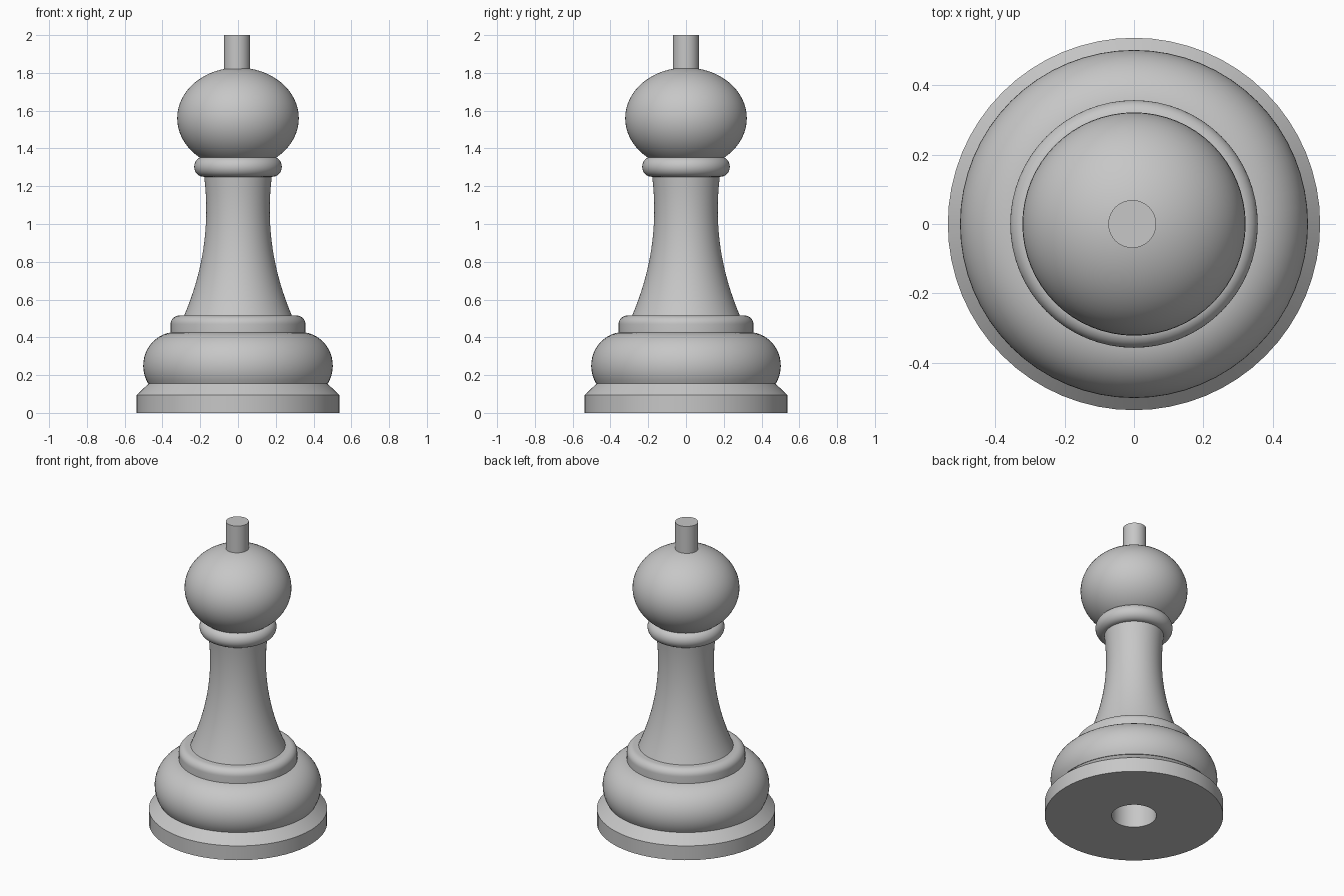
import bpy
import bmesh
from math import cos, sin, pi, radians

SEGMENTS = 64

cube = bpy.data.objects.get("Cube")
if cube:
    bpy.data.objects.remove(cube, do_unlink=True)

grey = bpy.data.materials.new("plain grey")
grey.use_nodes = True
colour = (0.57, 0.57, 0.57, 1)
grey.diffuse_color = colour
grey.node_tree.nodes["Principled BSDF"].inputs["Base Color"].default_value = colour


def arc(r, z, a, b, start, end, steps=16):
    """Points (radius, height) along an elliptical arc, angles in degrees."""
    angles = [radians(start + (end - start) * i / steps) for i in range(steps + 1)]
    return [(r + a * cos(t), z + b * sin(t)) for t in angles]


def bezier(p0, p1, p2, p3, steps=16):
    pts = []
    for i in range(steps + 1):
        t = i / steps
        w = ((1 - t) ** 3, 3 * t * (1 - t) ** 2, 3 * t * t * (1 - t), t ** 3)
        pts.append(tuple(sum(k * p[n] for k, p in zip(w, (p0, p1, p2, p3))) for n in (0, 1)))
    return pts


def lathe(name, profile, x=0):
    """Spin a bottom-to-top profile around the z axis."""
    bm = bmesh.new()
    verts = [bm.verts.new((r, 0, z)) for r, z in profile]
    edges = [bm.edges.new(pair) for pair in zip(verts, verts[1:])]
    bmesh.ops.spin(bm, geom=verts + edges, cent=(0, 0, 0), axis=(0, 0, 1),
                   angle=2 * pi, steps=SEGMENTS)
    bmesh.ops.remove_doubles(bm, verts=bm.verts[:], dist=0.0001)
    bmesh.ops.recalc_face_normals(bm, faces=bm.faces[:])
    mesh = bpy.data.meshes.new(name)
    bm.to_mesh(mesh)
    bm.free()
    mesh.materials.append(grey)
    obj = bpy.data.objects.new(name, mesh)
    obj.location.x = x
    bpy.context.collection.objects.link(obj)
    bpy.ops.object.select_all(action='DESELECT')
    obj.select_set(True)
    bpy.context.view_layer.objects.active = obj
    bpy.ops.object.shade_smooth_by_angle(angle=radians(30))


# Foot with a socket in its underside
hole, socket_top = 0.135, 0.25
lathe("foot", [(hole, 0.155), (hole, 0), (0.537, 0), (0.537, 0.095),
               (0.473, 0.155), (hole, 0.155)])

# Rounded lower body, which closes the socket
lathe("lower_bulge", [(0, socket_top), (hole, socket_top), (hole, 0.155)]
      + arc(0.33, 0.25, 0.172, 0.178, -32, 90) + [(0, 0.428)])

# Collar under the stem, with a rounded upper edge
lathe("lower_collar", [(0, 0.425), (0.357, 0.425)]
      + arc(0.312, 0.47, 0.045, 0.045, 0, 90, 8) + [(0, 0.515)])

# Flared stem
lathe("stem", [(0, 0.51), (0.287, 0.51)]
      + bezier((0.285, 0.515), (0.19, 0.74), (0.145, 0.98), (0.18, 1.26)) + [(0, 1.26)])

# Neck ring
lathe("neck_ring", [(0, 1.25)] + arc(0.182, 1.303, 0.05, 0.053, -90, 90) + [(0, 1.356)])

# Head and top peg
lathe("head", arc(0, 1.56, 0.322, 0.268, -90, 90, 32))
lathe("top_peg", [(0, 1.75), (0.069, 1.75), (0.069, 2), (0, 2)], x=-0.005)
